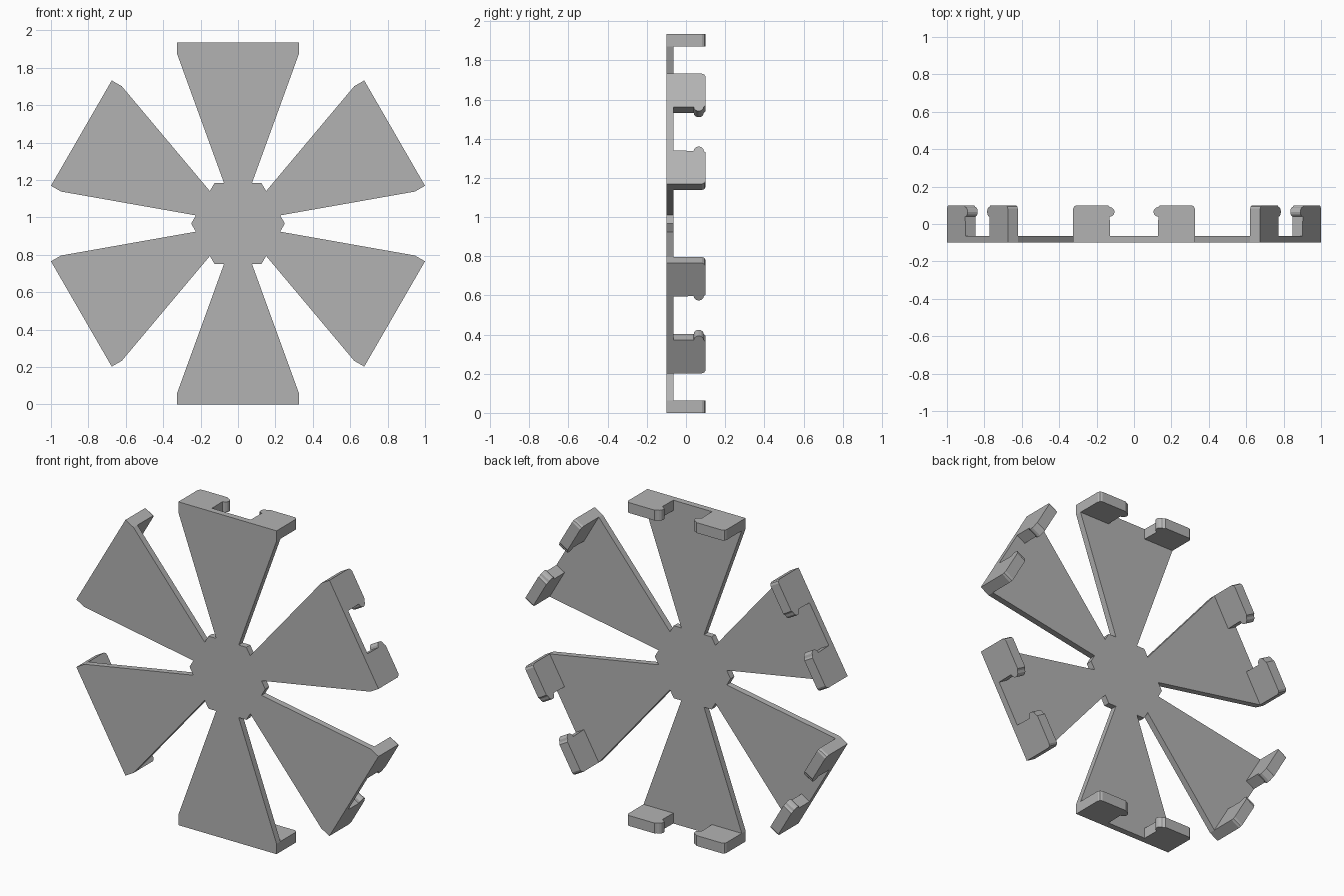
import bpy, math
from mathutils import Matrix, Vector

cube = bpy.data.objects.get("Cube")
if cube:
    bpy.data.objects.remove(cube, do_unlink=True)

CENTRE = Vector((0, 0, 0.967))
R = 0.967                    # centre to outer rim
HALF = 0.325                 # half width of a blade at the rim
FRONT, FACE, BACK = -0.10, -0.063, 0.10
RIM = 0.062                  # thickness of the clips

grey = bpy.data.materials.new("plain_grey")
grey.use_nodes = True
colour = (0.45, 0.45, 0.45, 1)
grey.diffuse_color = colour
grey.node_tree.nodes["Principled BSDF"].inputs["Base Color"].default_value = colour


def prism(name, outline, sweep):
    """Closed solid made by sweeping a flat outline along a vector."""
    n = len(outline)
    verts = outline + [p + sweep for p in outline]
    faces = [tuple(range(n)), tuple(reversed(range(n, 2 * n)))]
    faces += [(i, i + n, (i + 1) % n + n, (i + 1) % n) for i in range(n)]
    # keep face normals pointing outward
    area = sum((outline[i].cross(outline[(i + 1) % n]) for i in range(n)), Vector())
    if area.dot(sweep) > 0:
        faces = [tuple(reversed(f)) for f in faces]
    mesh = bpy.data.meshes.new(name)
    mesh.from_pydata(verts, [], faces)
    mesh.materials.append(grey)
    obj = bpy.data.objects.new(name, mesh)
    bpy.context.collection.objects.link(obj)
    return obj


def turn(i):
    return Matrix.Rotation(math.radians(60 * i), 4, 'Y')


# Plate: six flared blades around a hexagonal hub
blade = [(-0.075, 0.217), (-HALF, R - RIM), (-HALF, R),
         (HALF, R), (HALF, R - RIM), (0.075, 0.217), (0.125, 0.217)]
outline = [turn(i) @ Vector((x, FRONT, z)) + CENTRE for i in range(6) for x, z in blade]
prism("blade_plate", outline, Vector((0, FACE - FRONT, 0)))


# Clip profile: chamfered outer corner, rounded catch on the inner side
INNER, CATCH_Y, CATCH_R = 0.128, 0.065, 0.026
clip = [(INNER, FACE), (HALF, FACE), (HALF, BACK - 0.018), (HALF - 0.006, BACK - 0.006),
        (HALF - 0.018, BACK), (INNER + 0.012, BACK)]
for k in range(7):
    a = math.radians(90 + 30 * k)
    clip.append((INNER + 0.002 + CATCH_R * math.cos(a), CATCH_Y + CATCH_R * math.sin(a)))

# Two mirrored clips along the rim of every blade
for i in range(6):
    for side, label in ((1, "left"), (-1, "right")):
        pts = [turn(i) @ Vector((side * x, y, R - RIM)) + CENTRE for x, y in clip]
        prism(f"{label}_clip_{i + 1}", pts, turn(i).to_3x3() @ Vector((0, 0, RIM)))
